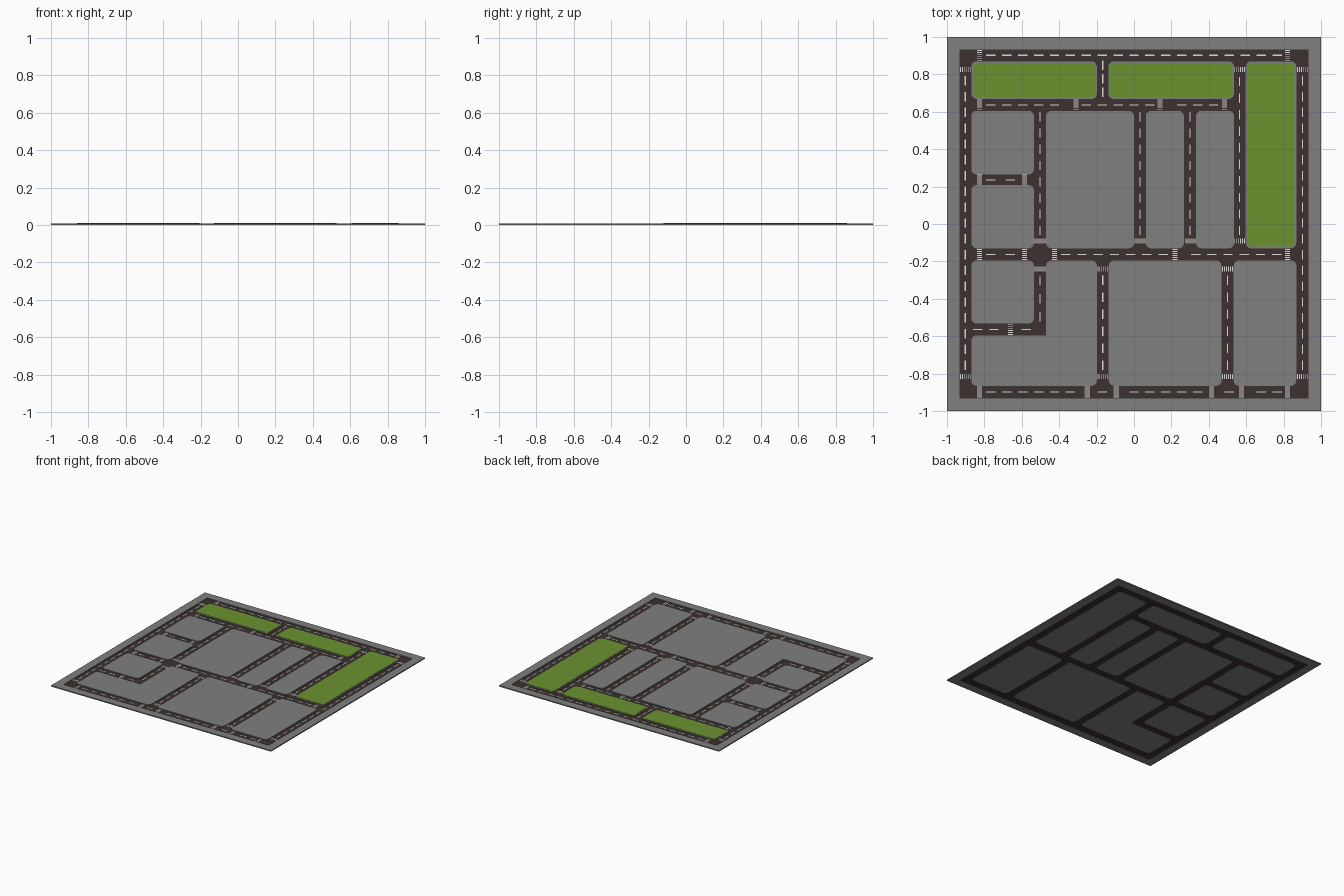
import bpy, bmesh

if "Cube" in bpy.data.objects:
    bpy.data.objects.remove(bpy.data.objects["Cube"])

# ---------- materials ----------
def material(name, rgb):
    m = bpy.data.materials.new(name)
    m.diffuse_color = (*rgb, 1)
    m.use_nodes = True
    m.node_tree.nodes["Principled BSDF"].inputs["Base Color"].default_value = m.diffuse_color
    return m

ASPHALT = material("asphalt", (0.045, 0.031, 0.030))
PAVING = material("paving", (0.215, 0.215, 0.215))
GRASS = material("grass", (0.145, 0.29, 0.03))
PAINT = material("paint", (0.75, 0.73, 0.70))

ROAD_Z, PAINT_Z, PAVE_Z, GRASS_Z = 0.003, 0.0045, 0.009, 0.011

# ---------- helpers ----------
def finish(bm, name, mat):
    me = bpy.data.meshes.new(name)
    bm.to_mesh(me)
    bm.free()
    me.materials.append(mat)
    ob = bpy.data.objects.new(name, me)
    bpy.context.collection.objects.link(ob)
    return ob

def slab(name, pts, z0, z1, mat, radius=0.0, sharp=()):
    """Extruded outline with rounded corners (corner indices in sharp stay square)."""
    bm = bmesh.new()
    vs = [bm.verts.new((x, y, z0)) for x, y in pts]
    bm.faces.new(vs)
    if radius:
        bmesh.ops.bevel(bm, geom=[v for i, v in enumerate(vs) if i not in sharp],
                        offset=radius, segments=4, profile=0.5, affect='VERTICES')
    r = bmesh.ops.extrude_face_region(bm, geom=bm.faces[:], use_keep_orig=True)
    for v in r["geom"]:
        if isinstance(v, bmesh.types.BMVert):
            v.co.z = z1
    bmesh.ops.recalc_face_normals(bm, faces=bm.faces[:])
    return finish(bm, name, mat)

def rect(x0, x1, y0, y1):
    return [(x0, y0), (x1, y0), (x1, y1), (x0, y1)]

def quad(bm, cx, cy, w, h):
    x, y = w / 2, h / 2
    bm.faces.new([bm.verts.new((px, py, PAINT_Z))
                  for px, py in rect(cx - x, cx + x, cy - y, cy + y)])

# ---------- road sheet ----------
bm = bmesh.new()
bm.faces.new([bm.verts.new((x, y, ROAD_Z)) for x, y in rect(-0.935, 0.935, -0.935, 0.935)])
finish(bm, "road", ASPHALT)

# ---------- outer pavement frame ----------
bm = bmesh.new()
loops = [[bm.verts.new((x, y, z)) for x, y in rect(-r, r, -r, r)]
         for r, z in ((1, 0), (1, PAVE_Z), (0.932, PAVE_Z), (0.932, 0))]
for k in range(4):
    a, b = loops[k], loops[(k + 1) % 4]
    for i in range(4):
        j = (i + 1) % 4
        bm.faces.new((a[i], a[j], b[j], b[i]))
bmesh.ops.recalc_face_normals(bm, faces=bm.faces[:])
finish(bm, "outer_pavement", PAVING)

# ---------- paved city blocks ----------
blocks = [(-.87, -.535, .265, .605), (-.87, -.535, -.13, .208), (-.87, -.535, -.532, -.195),
          (-.47, .0, -.13, .605), (.063, .267, -.13, .605), (.332, .535, -.13, .605),
          (-.135, .468, -.865, -.195), (.533, .868, -.865, -.195)]
for i, b in enumerate(blocks):
    slab(f"city_block_{i + 1}", rect(*b), 0, PAVE_Z, PAVING, 0.028)
slab("corner_city_block",
     [(-.87, -.865), (-.198, -.865), (-.198, -.195), (-.47, -.195), (-.47, -.595), (-.87, -.595)],
     0, PAVE_Z, PAVING, 0.028, sharp=(4,))

# ---------- parks: kerb plus lawn ----------
parks = [(-.87, -.198, .668, .87), (-.137, .535, .668, .87), (.597, .868, -.13, .87)]
for i, (x0, x1, y0, y1) in enumerate(parks):
    slab(f"park_kerb_{i + 1}", rect(x0, x1, y0, y1), 0, PAVE_Z, PAVING, 0.03)
    g = 0.009
    slab(f"park_lawn_{i + 1}", rect(x0 + g, x1 - g, y0 + g, y1 - g),
         PAVE_Z - 0.002, GRASS_Z, GRASS, 0.024)

# ---------- zebra crossings ----------
across_x = {.902: (-.825, .82), .637: (-.825, -.31, .14, .485), .235: (-.825, -.585),
            -.565: (-.66,), -.163: (-.825, -.585, -.425, .22, .82),
            -.898: (-.825, -.25, -.095, .415, .575, .82)}
across_y = {-.902: (.825, -.815), .9: (.825, -.815), .565: (.825, -.09), .032: (-.09,),
            .3: (-.09,), -.503: (-.09, -.24), -.167: (-.24, -.815), .5: (-.24, -.815)}
bm = bmesh.new()
for k in range(6):
    d = (k - 2.5) * 0.0105
    for y, xs in across_x.items():
        for x in xs:
            quad(bm, x, y + d, 0.027, 0.0045)
    for x, ys in across_y.items():
        for y in ys:
            quad(bm, x + d, y, 0.0045, 0.027)
finish(bm, "zebra_crossings", PAINT)

# ---------- dashed centre lines ----------
def dashes(start, end, stops):
    n = max(1, round((end - start + 0.035) / 0.085))
    step = (end - start + 0.035) / n
    for i in range(n):
        c = start + i * step + 0.025
        if all(abs(c - s) > 0.042 for s in stops):
            yield c

runs_x = [(.902, -.79, .79), (.637, -.79, .45), (.235, -.79, -.62), (-.565, -.86, -.55),
          (-.163, -.79, -.62), (-.163, -.39, .79), (-.898, -.79, .79)]
runs_y = [(-.902, -.78, .79), (.9, -.78, .79), (-.503, -.06, .6), (-.503, -.52, -.27),
          (-.167, -.78, -.27), (.5, -.78, -.27), (.032, -.06, .6), (.3, -.06, .6),
          (.565, -.06, .79), (-.167, .68, .86)]
bm = bmesh.new()
for y, a, b in runs_x:
    for c in dashes(a, b, across_x.get(y, ())):
        quad(bm, c, y, 0.05, 0.006)
for x, a, b in runs_y:
    for c in dashes(a, b, across_y.get(x, ())):
        quad(bm, x, c, 0.006, 0.05)
finish(bm, "centre_line_dashes", PAINT)
